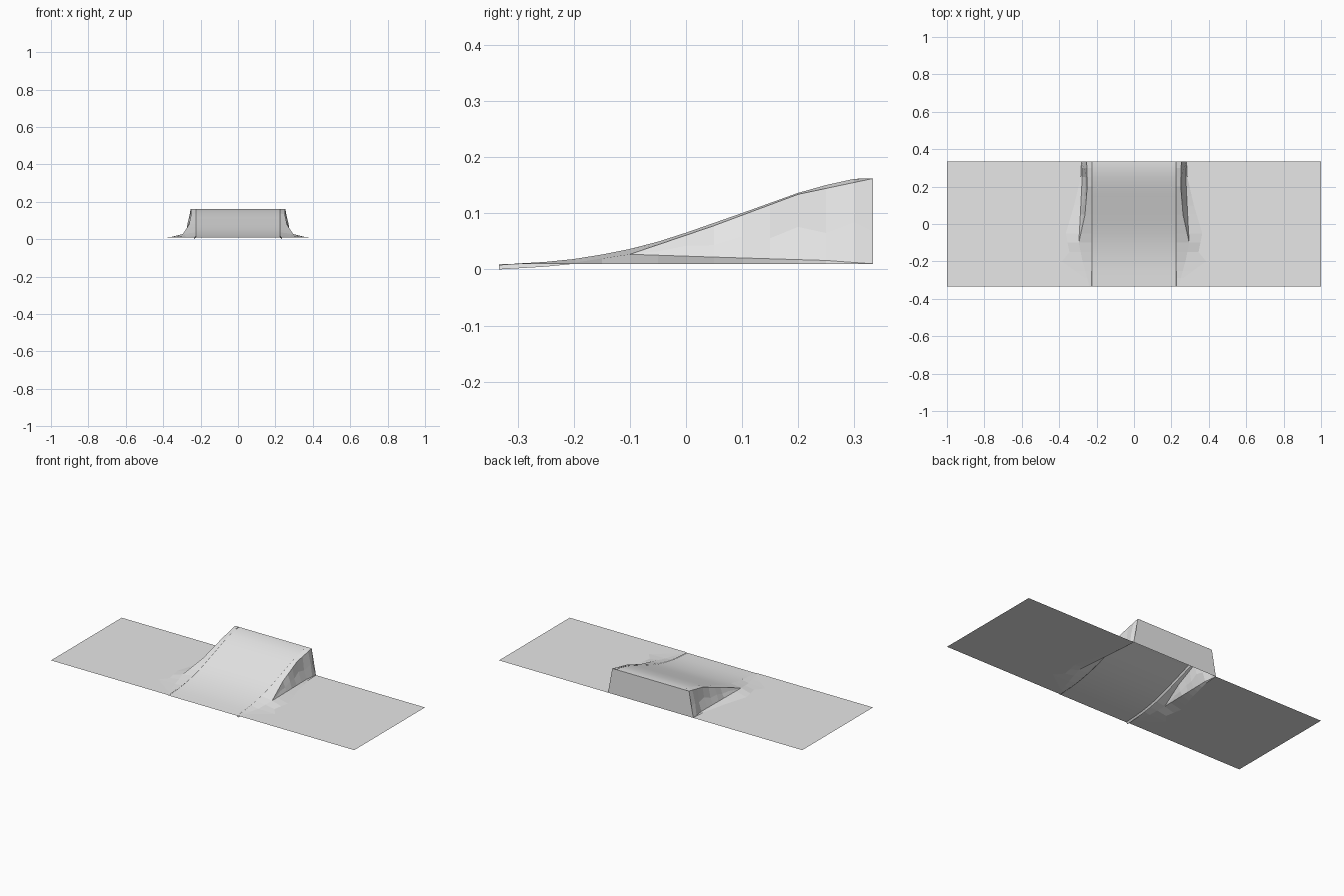
import bpy, bmesh, math

if "Cube" in bpy.data.objects:
    bpy.data.objects.remove(bpy.data.objects["Cube"], do_unlink=True)

grey = bpy.data.materials.new("light_grey")
grey.use_nodes = True
grey.diffuse_color = (0.8, 0.8, 0.8, 1)
grey.node_tree.nodes["Principled BSDF"].inputs["Base Color"].default_value = (0.8, 0.8, 0.8, 1)

GROUND, FRONT, BACK = 0.01, -0.333, 0.333
ROWS = [FRONT, -.29, -.25, -.2, -.15, -.1, -.05, 0, .05, .1, .15, .2, .25, .3, BACK]


def sample(points, y):
    """Read a guide of (y, values...) points at a given y."""
    for a, b in zip(points, points[1:]):
        if y <= b[0]:
            t = (y - a[0]) / (b[0] - a[0])
            return [p + (q - p) * t for p, q in zip(a[1:], b[1:])]
    return list(points[-1][1:])


def line(points, side=1):
    """Turn a (y, x, z) guide into one point per row."""
    result = []
    for y in ROWS:
        x, z = sample(points, y)
        result.append((x * side, y, z))
    return result


def finish(name, bm, smooth=False):
    mesh = bpy.data.meshes.new(name)
    bm.to_mesh(mesh)
    bm.free()
    obj = bpy.data.objects.new(name, mesh)
    bpy.context.collection.objects.link(obj)
    mesh.materials.append(grey)
    if smooth:
        bpy.ops.object.select_all(action='DESELECT')
        obj.select_set(True)
        bpy.context.view_layer.objects.active = obj
        bpy.ops.object.shade_smooth_by_angle(angle=math.radians(30))
    return obj


def loft(name, lines, smooth=False):
    """Skin neighbouring lines with faces that look upward."""
    bm = bmesh.new()
    grid = [[bm.verts.new(p) for p in ln] for ln in lines]
    for a, b in zip(grid, grid[1:]):
        for i in range(len(a) - 1):
            bm.faces.new((a[i], a[i + 1], b[i + 1], b[i]))
    bmesh.ops.remove_doubles(bm, verts=bm.verts, dist=0.0002)
    bm.normal_update()
    bmesh.ops.reverse_faces(bm, faces=[f for f in bm.faces if f.normal.z < 0])
    return finish(name, bm, smooth)


# Guides for the ramp height and its rocky flanks
profile = [(FRONT, .008), (-.25, .013), (-.2, .018), (-.15, .026), (-.1, .036),
           (-.05, .049), (0, .065), (.1, .1), (.2, .136), (.25, .15), (.3, .161), (BACK, .162)]
toe = [(FRONT, .24, GROUND), (-.29, .25, GROUND), (-.2, .275, .012), (-.1, .295, .027)]
rim = toe + [(.05, .262, .078), (.2, .25, .134), (BACK, .253, .162)]
foot = toe + [(.05, .287, .022), (.25, .277, .016), (BACK, .281, GROUND)]
skirt = [(FRONT, .24, GROUND), (-.29, .26, GROUND), (-.2, .385, GROUND), (-.15, .345, GROUND),
         (-.05, .365, GROUND), (.1, .32, GROUND), (.25, .285, GROUND), (BACK, .281, GROUND)]


def deck_line(x, drop=0):
    return [(x, y, sample(profile, y)[0] - drop) for y in ROWS]


# Ramp deck with small turned-down lips
deck = [deck_line(x) for x in (-.225, 0, .225)]
loft("ramp_deck", [deck_line(-.235, .008)] + deck + [deck_line(.235, .008)], smooth=True)

for side, label in ((1, "left"), (-1, "right")):
    inner = deck_line(.226 * side, -.0005)
    top, base, outer = (line(g, side) for g in (rim, foot, skirt))
    # Uneven middle line breaks the wall into facets
    middle = []
    for i, (a, b) in enumerate(zip(top, base)):
        t = 0.5 if i % 2 else 0.62
        bulge = (a[2] - b[2]) * (.03 if i % 4 == 1 else -.05) * side
        middle.append((a[0] + (b[0] - a[0]) * t + bulge, a[1], a[2] + (b[2] - a[2]) * t))
    edge = [(side, y, GROUND) for y in ROWS]
    loft(label + "_shoulder", [inner, top])
    loft(label + "_wall", [top, middle, base])
    loft(label + "_skirt", [base, outer])
    loft(label + "_ground", [outer, edge])

# Upright panel closing the high end
bm = bmesh.new()
panel = [(-.281, GROUND), (-.253, .162), (.253, .162), (.281, GROUND)]
bm.faces.new([bm.verts.new((x, BACK, z)) for x, z in panel])
bm.normal_update()
bmesh.ops.reverse_faces(bm, faces=[f for f in bm.faces if f.normal.y < 0])
finish("back_panel", bm)
